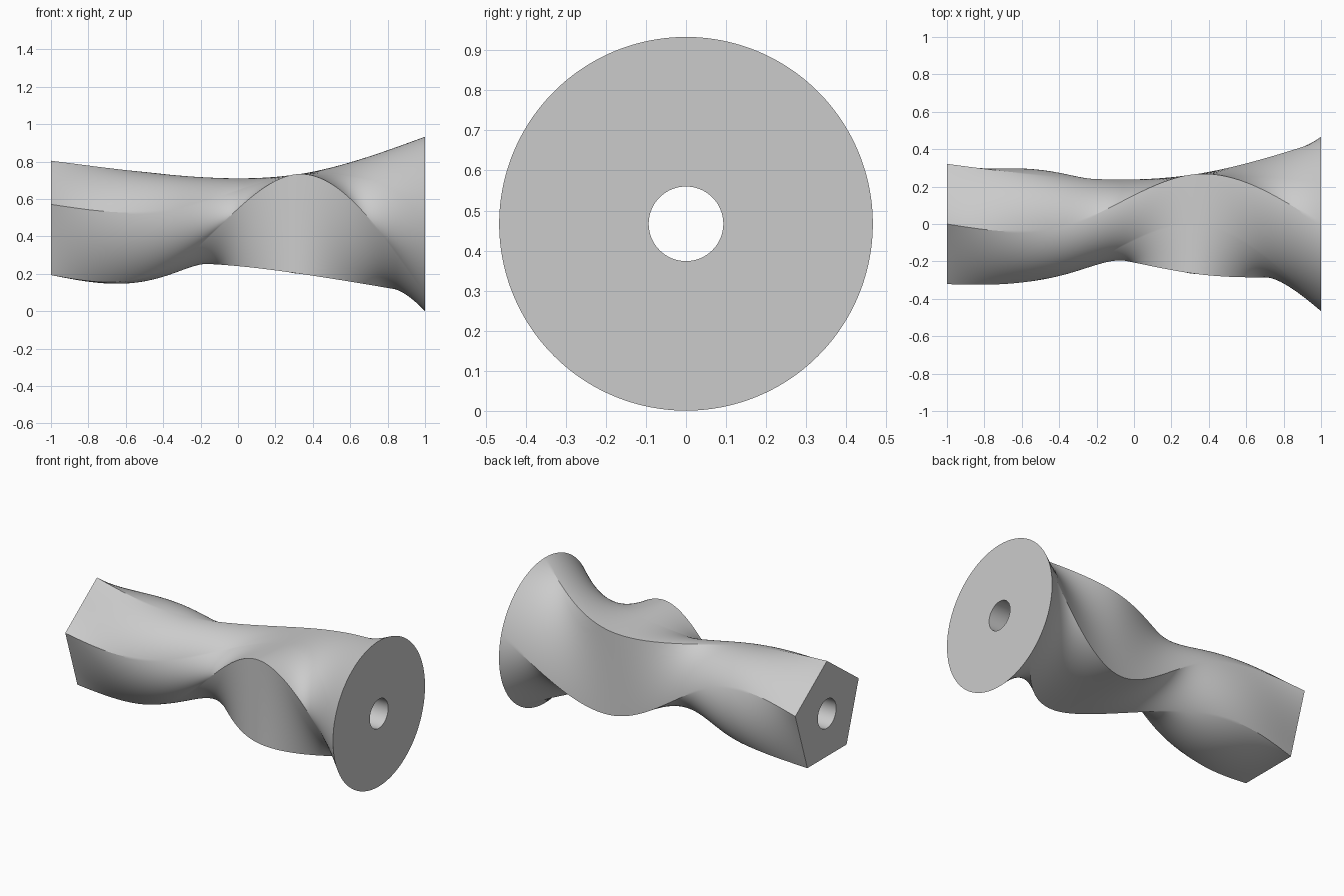
import bpy, bmesh, math

if "Cube" in bpy.data.objects:
    bpy.data.objects.remove(bpy.data.objects["Cube"])

N, ROWS = 240, 96            # points per section, steps along the axis
CZ = 0.467                   # height of the axis
HOLE = 0.093


def on_polyline(t, corners):
    """Point at fraction t of a closed polyline, each edge an equal share."""
    f = t * len(corners)
    i = math.floor(f + 1e-9)
    k = f - i
    a, b = corners[i % len(corners)], corners[(i + 1) % len(corners)]
    return a[0] + (b[0] - a[0]) * k, a[1] + (b[1] - a[1]) * k


def circle(t, radius):
    a = math.pi / 2 + 2 * math.pi * t
    return radius * math.cos(a), radius * math.sin(a)


# four sections along x: pentagon, round waist, square, round flange
H = 0.267
PENTAGON = [circle(i / 5, 0.338) for i in range(5)]
# the square has one extra point on its top side to pair with five corners
SQUARE = [(H, H), (0, H), (-H, H), (-H, -H), (H, -H)]
SECTIONS = (
    lambda t: on_polyline(t, PENTAGON),
    lambda t: circle(t, 0.26),
    lambda t: on_polyline(t, SQUARE),
    lambda t: circle(t, 0.466),
)


def spline(p, u):
    """Natural cubic spline through four evenly spaced values, u in 0..3."""
    d1 = 6 * (p[0] - 2 * p[1] + p[2])
    d2 = 6 * (p[1] - 2 * p[2] + p[3])
    m = (0, (4 * d1 - d2) / 15, (4 * d2 - d1) / 15, 0)
    i = min(int(u), 2)
    b = u - i
    a = 1 - b
    return (a * p[i] + b * p[i + 1]
            + ((a ** 3 - a) * m[i] + (b ** 3 - b) * m[i + 1]) / 6)


bm = bmesh.new()
rings = []
samples = [[s(k / N) for s in SECTIONS] for k in range(N)]

# outer lofted skin
for r in range(ROWS + 1):
    u = 3 * r / ROWS
    rings.append([bm.verts.new((-1 + 2 * r / ROWS,
                                spline([p[0] for p in pts], u),
                                CZ + spline([p[1] for p in pts], u)))
                  for pts in samples])

# bore through the middle
for x in (1, -1):
    ring = []
    for k in range(N):
        y, z = circle(k / N, HOLE)
        ring.append(bm.verts.new((x, y, CZ + z)))
    rings.append(ring)

# skin, end faces and bore are one closed strip of rings
for r in range(len(rings)):
    a, b = rings[r], rings[(r + 1) % len(rings)]
    for k in range(N):
        m = (k + 1) % N
        bm.faces.new((a[k], b[k], b[m], a[m]))

bmesh.ops.recalc_face_normals(bm, faces=bm.faces)
mesh = bpy.data.meshes.new("twisted_spindle")
bm.to_mesh(mesh)
bm.free()
obj = bpy.data.objects.new("twisted_spindle", mesh)
bpy.context.collection.objects.link(obj)
bpy.context.view_layer.objects.active = obj
obj.select_set(True)
bpy.ops.object.shade_smooth_by_angle(angle=math.radians(20))
